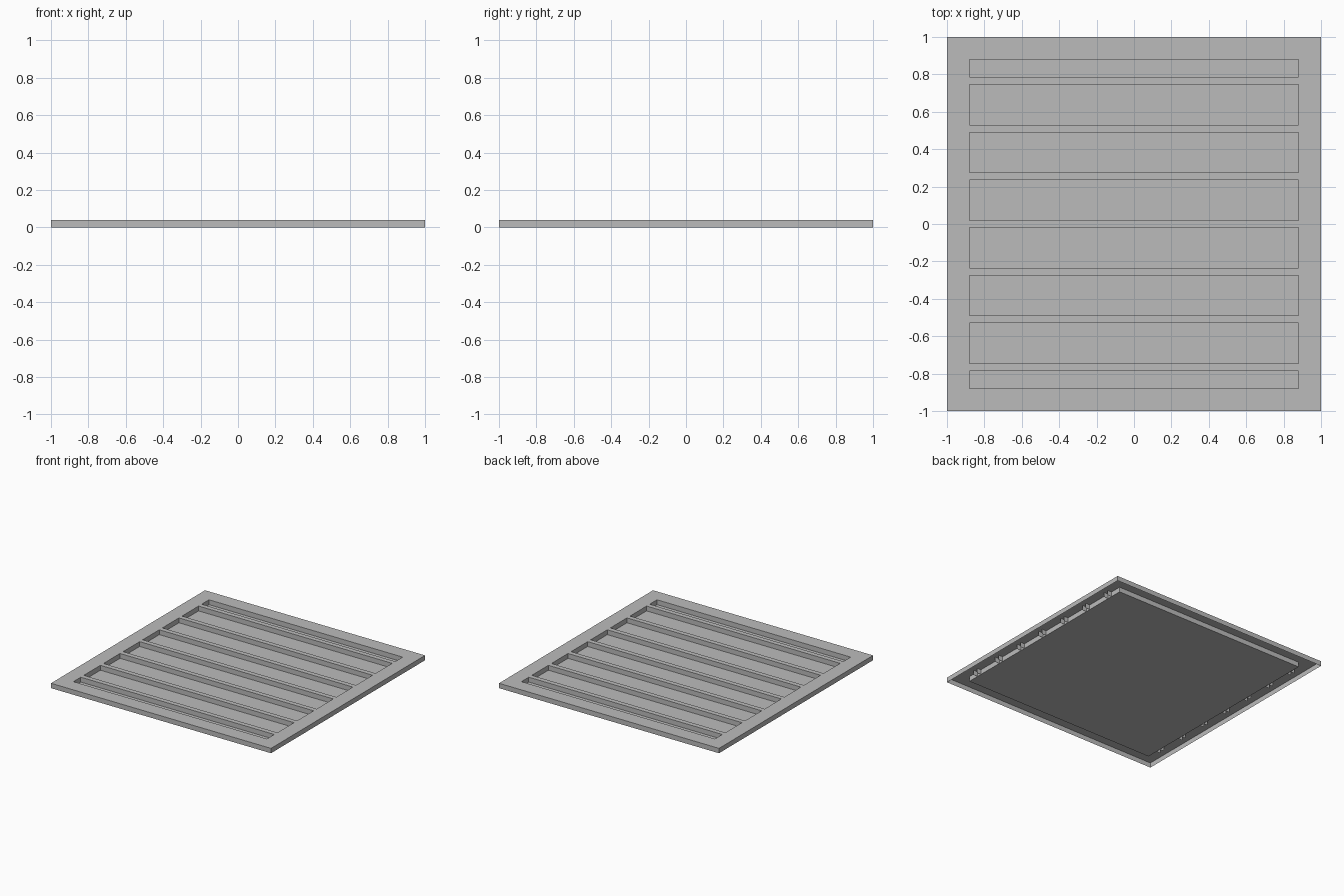
import bpy
import bmesh

cube = bpy.data.objects.get("Cube")
if cube:
    bpy.data.objects.remove(cube, do_unlink=True)

HEIGHT = 0.04    # overall thickness
INNER = 0.88     # half size of the tray
BAR_END = 0.92   # bars run past the tray walls
BAR_HALF = 0.02
SPACING = 0.255

grey = bpy.data.materials.new("plain_grey")
grey.use_nodes = True
colour = (0.5, 0.5, 0.5, 1)
grey.diffuse_color = colour
grey.node_tree.nodes["Principled BSDF"].inputs["Base Color"].default_value = colour


def make_object(name, bm):
    mesh = bpy.data.meshes.new(name)
    bm.to_mesh(mesh)
    bm.free()
    mesh.materials.append(grey)
    obj = bpy.data.objects.new(name, mesh)
    bpy.context.collection.objects.link(obj)
    return obj


def ring(bm, half, z):
    return [bm.verts.new((sx * half, sy * half, z))
            for sx, sy in ((-1, -1), (1, -1), (1, 1), (-1, 1))]


def bridge(bm, a, b):
    for i in range(4):
        j = (i + 1) % 4
        bm.faces.new((a[i], a[j], b[j], b[i]))


# Pressed sheet: outer skirt, flat rim, tray walls and tray floor
bm = bmesh.new()
rings = [ring(bm, half, z) for half, z in
         ((1, 0), (1, HEIGHT), (INNER, HEIGHT), (INNER, 0))]
for a, b in zip(rings, rings[1:]):
    bridge(bm, a, b)
bm.faces.new(rings[-1])
make_object("frame_tray", bm)

# Seven channel bars, open underneath and at the ends
for n in range(-3, 4):
    bm = bmesh.new()
    y = n * SPACING
    profile = ((y - BAR_HALF, 0), (y - BAR_HALF, HEIGHT),
               (y + BAR_HALF, HEIGHT), (y + BAR_HALF, 0))
    left, right = ([bm.verts.new((x, py, pz)) for py, pz in profile]
                   for x in (-BAR_END, BAR_END))
    for i in range(3):
        bm.faces.new((left[i], right[i], right[i + 1], left[i + 1]))
    make_object(f"cross_bar_{n + 4}", bm)
